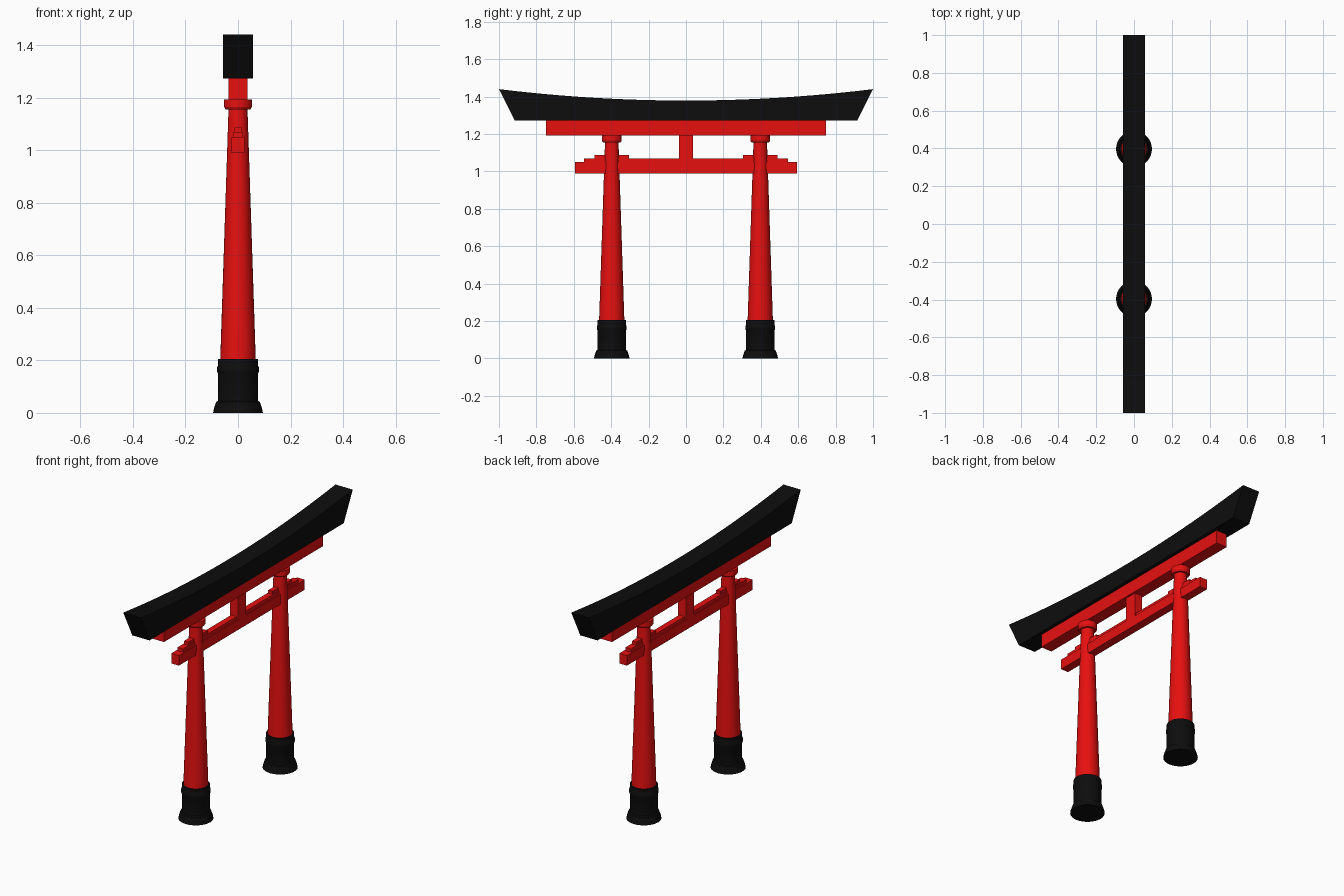
import bpy, bmesh, math

if "Cube" in bpy.data.objects:
    bpy.data.objects.remove(bpy.data.objects["Cube"])


def material(name, rgb):
    m = bpy.data.materials.new(name)
    m.diffuse_color = (*rgb, 1)
    m.use_nodes = True
    m.node_tree.nodes["Principled BSDF"].inputs["Base Color"].default_value = m.diffuse_color
    return m


RED = material("red_paint", (0.8, 0.005, 0.005))
BLACK = material("black_paint", (0.004, 0.004, 0.004))


def finish(bm, name, mat, smooth=False):
    bmesh.ops.recalc_face_normals(bm, faces=bm.faces)
    me = bpy.data.meshes.new(name)
    bm.to_mesh(me)
    bm.free()
    me.materials.append(mat)
    ob = bpy.data.objects.new(name, me)
    bpy.context.collection.objects.link(ob)
    if smooth:
        bpy.ops.object.select_all(action='DESELECT')
        ob.select_set(True)
        bpy.context.view_layer.objects.active = ob
        bpy.ops.object.shade_smooth_by_angle(angle=math.radians(30))
    return ob


def box(name, half_x, y0, y1, z0, z1, mat):
    bm = bmesh.new()
    bmesh.ops.create_cube(bm, size=1)
    for v in bm.verts:
        v.co.x *= 2 * half_x
        v.co.y = y0 if v.co.y < 0 else y1
        v.co.z = z0 if v.co.z < 0 else z1
    return finish(bm, name, mat)


def lathe(name, profile, y, mat, sides=32):
    bm = bmesh.new()
    rings = []
    for r, z in profile:
        rings.append([bm.verts.new((r * math.cos(2 * math.pi * i / sides),
                                    y + r * math.sin(2 * math.pi * i / sides), z))
                      for i in range(sides)])
    for a, b in zip(rings, rings[1:]):
        for i in range(sides):
            j = (i + 1) % sides
            bm.faces.new((a[i], a[j], b[j], b[i]))
    bm.faces.new(rings[0][::-1])
    bm.faces.new(rings[-1])
    return finish(bm, name, mat, smooth=True)


# Curved top lintel: flat underside, upswept top, slanted ends
bm = bmesh.new()
steps = 24
rows = []
for i in range(steps + 1):
    t = -1 + 2 * i / steps
    top = 1.379 + 0.061 * t * t
    rows.append([bm.verts.new(p) for p in (
        (-0.057, 0.915 * t, 1.272), (0.057, 0.915 * t, 1.272),
        (0.057, t, top), (-0.057, t, top))])
for a, b in zip(rows, rows[1:]):
    for k in range(4):
        n = (k + 1) % 4
        bm.faces.new((a[k], a[n], b[n], b[k]))
bm.faces.new(rows[0])
bm.faces.new(rows[-1])
finish(bm, "top_lintel", BLACK, smooth=True)

# Straight beams and centre strut
box("upper_beam", 0.036, -0.748, 0.748, 1.193, 1.272, RED)
box("tie_beam", 0.025, -0.593, 0.593, 0.99, 1.05, RED)
box("tie_beam_top", 0.018, -0.545, 0.545, 1.05, 1.069, RED)
box("centre_strut", 0.025, -0.038, 0.038, 1.05, 1.193, RED)

# Pillars with caps, feet and wedges on both sides
for side, s in (("left", -1), ("right", 1)):
    y = s * 0.397
    lathe(side + "_pillar", [(0.068, 0.19), (0.036, 1.16)], y, RED)
    lathe(side + "_cap", [(0.047, 1.155), (0.053, 1.165), (0.053, 1.193)], y, RED)
    lathe(side + "_foot", [(0.095, 0), (0.092, 0.015), (0.083, 0.042), (0.076, 0.046),
                           (0.076, 0.15), (0.08, 0.158), (0.08, 0.172), (0.076, 0.18),
                           (0.076, 0.205)], y, BLACK)
    ya, yb = sorted((s * 0.305, s * 0.488))
    box(side + "_wedge", 0.014, ya, yb, 1.06, 1.087, RED)
